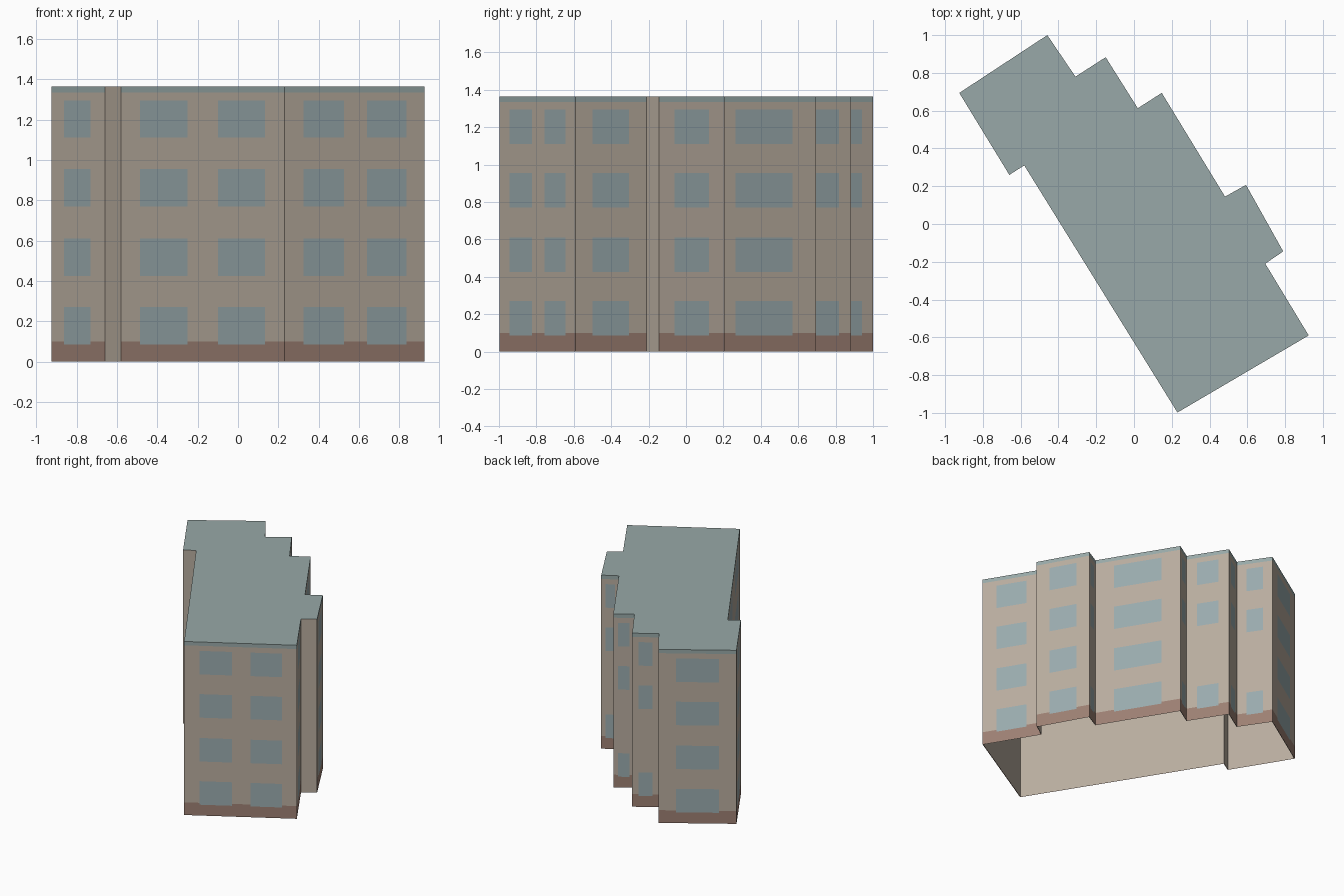
import bpy
import bmesh
from mathutils import Vector

cube = bpy.data.objects.get("Cube")
if cube:
    bpy.data.objects.remove(cube, do_unlink=True)


def material(name, rgb):
    mat = bpy.data.materials.new(name)
    mat.use_nodes = True
    # sRGB bytes to linear
    lin = [((c / 255 + 0.055) / 1.055) ** 2.4 for c in rgb] + [1.0]
    mat.diffuse_color = lin
    mat.node_tree.nodes["Principled BSDF"].inputs["Base Color"].default_value = lin
    return mat


WALL, PLINTH, GLASS, ROOF = range(4)
MATERIALS = [
    material("beige wall", (185, 173, 159)),
    material("brown plinth", (157, 128, 115)),
    material("blue grey glass", (154, 171, 174)),
    material("grey green roof", (152, 169, 168)),
]

HEIGHT = 1.365
BAND = 1.335          # underside of the roof edge strip
PLINTH_TOP = 0.1
LINING_GAP = 0.004
ROWS = [(0.085, 0.27), (0.425, 0.61), (0.77, 0.955), (1.11, 1.295)]
UPPER_AND_GROUND = [ROWS[0], ROWS[2], ROWS[3]]

# Counter-clockwise corners: each starts a wall, given with its name,
# window spans along the wall, and window rows (no spans = plain return)
PLAN = [
    ((0.23, -0.998), "front_end_wall", [(0.135, 0.425), (0.59, 0.87)], ROWS),
    ((0.925, -0.59), "left_bay_1", [(0.24, 0.75)], ROWS),
    ((0.695, -0.21), "left_return_1", [], []),
    ((0.79, -0.145), "left_bay_2", [(0.24, 0.76)], ROWS),
    ((0.593, 0.207), "left_return_2", [(0.23, 0.77)], UPPER_AND_GROUND),
    ((0.482, 0.145), "left_bay_3", [(0.22, 0.775)], ROWS),
    ((0.147, 0.694), "left_return_3", [(0.23, 0.77)], UPPER_AND_GROUND),
    ((0.02, 0.613), "left_bay_4", [(0.245, 0.755)], UPPER_AND_GROUND),
    ((-0.15, 0.883), "left_return_4", [(0.23, 0.77)], UPPER_AND_GROUND),
    ((-0.31, 0.78), "left_bay_5", [(0.27, 0.73)], UPPER_AND_GROUND),
    ((-0.459, 1.0), "back_end_wall", [(0.225, 0.775)], ROWS),
    ((-0.925, 0.694), "right_bay", [(0.23, 0.735)], ROWS),
    ((-0.66, 0.26), "right_return", [], []),
    ((-0.581, 0.31), "right_long_wall", [(0.117, 0.407), (0.593, 0.883)], ROWS),
]


def make_object(name, bm):
    mesh = bpy.data.meshes.new(name)
    bm.to_mesh(mesh)
    bm.free()
    for mat in MATERIALS:
        mesh.materials.append(mat)
    obj = bpy.data.objects.new(name, mesh)
    bpy.context.collection.objects.link(obj)


def within(value, spans):
    return any(a < value < b for a, b in spans)


def build_wall(name, start, end, spans, rows):
    """A flat wall cut into a grid, coloured by window span and height."""
    us, zs = {0.0, 1.0}, {0.0, HEIGHT}
    if spans:
        us.update(u for span in spans for u in span)
        zs.update([PLINTH_TOP, BAND], *rows)
    us, zs = sorted(us), sorted(zs)
    start, end = Vector(start), Vector(end)
    bm = bmesh.new()
    grid = [[bm.verts.new((*start.lerp(end, u), z)) for u in us] for z in zs]
    for j in range(len(zs) - 1):
        for i in range(len(us) - 1):
            face = bm.faces.new((grid[j][i], grid[j][i + 1],
                                 grid[j + 1][i + 1], grid[j + 1][i]))
            u, z = (us[i] + us[i + 1]) / 2, (zs[j] + zs[j + 1]) / 2
            if not spans:
                face.material_index = WALL
            elif within(u, spans) and within(z, rows):
                face.material_index = GLASS
            elif z < PLINTH_TOP:
                face.material_index = PLINTH
            elif z > BAND:
                face.material_index = ROOF
    make_object(name, bm)


def build_roof():
    """A flat polygon filling the whole concave plan."""
    bm = bmesh.new()
    face = bm.faces.new([bm.verts.new((*entry[0], HEIGHT)) for entry in PLAN])
    face.material_index = ROOF
    face.normal_update()
    bmesh.ops.triangulate(bm, faces=[face])
    make_object("roof", bm)


def build_lining():
    """Plain inner faces just behind the walls, open at the bottom."""
    bm = bmesh.new()
    inner = []
    for k, entry in enumerate(PLAN):
        corner = Vector(entry[0])
        to_corner = (corner - Vector(PLAN[k - 1][0])).normalized()
        onward = (Vector(PLAN[(k + 1) % len(PLAN)][0]) - corner).normalized()
        # Mitre: the inward normals of both walls meet at the inner corner
        normals = [Vector((-d.y, d.x)) for d in (to_corner, onward)]
        mitre = (normals[0] + normals[1]) / (1 + normals[0].dot(normals[1]))
        point = corner + mitre * LINING_GAP
        inner.append([bm.verts.new((*point, z)) for z in (0.0, BAND)])
    for k, (low, high) in enumerate(inner):
        last_low, last_high = inner[k - 1]
        bm.faces.new((low, last_low, last_high, high))
    make_object("wall_lining", bm)


# Walls and returns
for k, (corner, name, spans, rows) in enumerate(PLAN):
    build_wall(name, corner, PLAN[(k + 1) % len(PLAN)][0], spans, rows)

build_roof()
build_lining()
